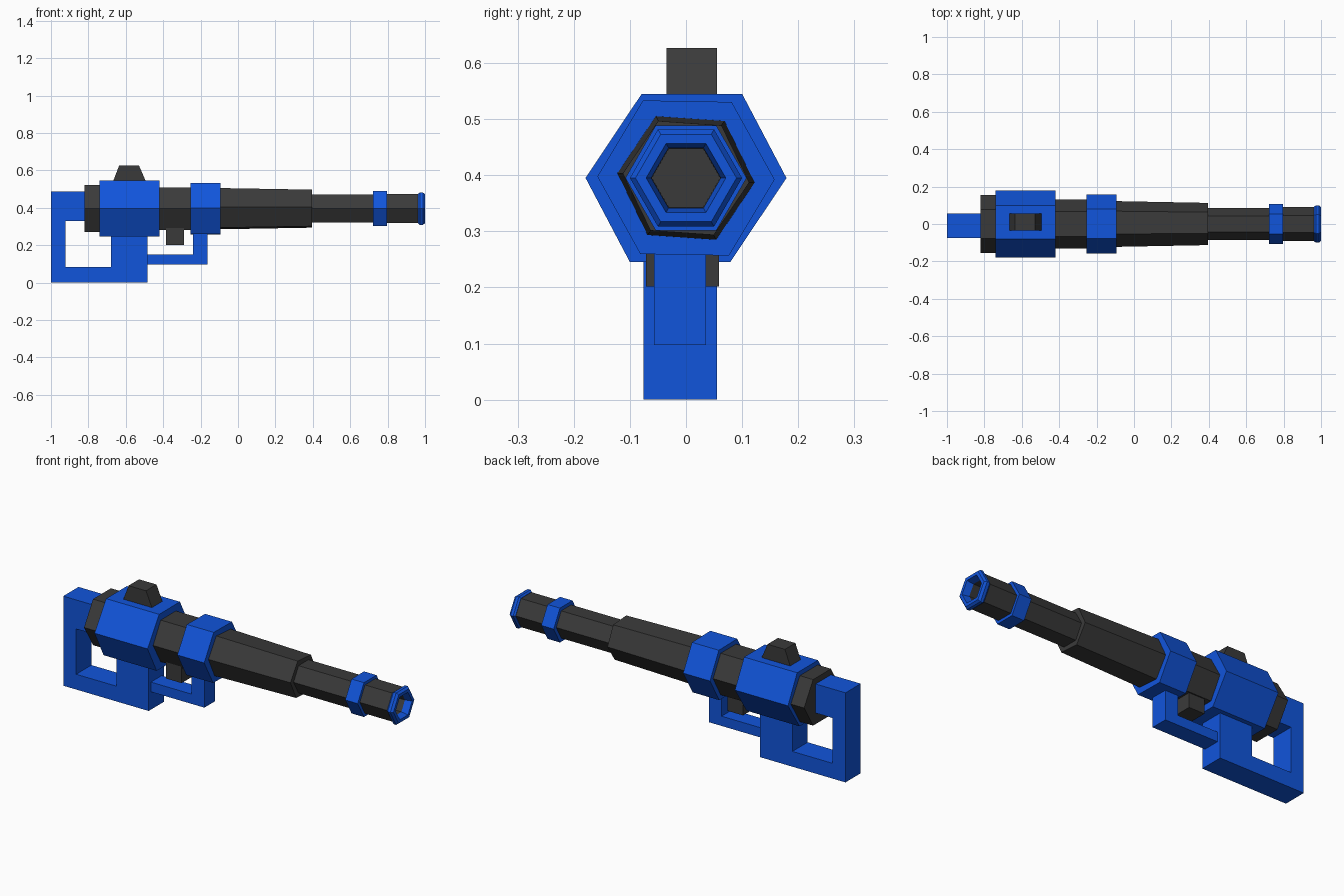
import bpy, bmesh, math

if "Cube" in bpy.data.objects:
    bpy.data.objects.remove(bpy.data.objects["Cube"])

def material(name, rgb):
    m = bpy.data.materials.new(name)
    m.diffuse_color = (*rgb, 1)
    m.use_nodes = True
    m.node_tree.nodes["Principled BSDF"].inputs["Base Color"].default_value = m.diffuse_color
    return m

BLUE = material("blue", (0.0055, 0.09, 0.71))
DARK = material("charcoal", (0.042, 0.042, 0.042))
AXIS_Z = 0.395

def finish(bm, name, mat):
    bmesh.ops.recalc_face_normals(bm, faces=bm.faces)
    me = bpy.data.meshes.new(name)
    bm.to_mesh(me)
    bm.free()
    me.materials.append(mat)
    ob = bpy.data.objects.new(name, me)
    bpy.context.collection.objects.link(ob)
    return ob

def hex_lathe(name, mat, stations, squash=1.0, turn=0.0, lean=0.0, closed=False):
    """Six-sided tube along x through (x, radius) stations."""
    bm = bmesh.new()
    rings = []
    for x, r in stations:
        ring = []
        for k in range(6):
            a = math.radians(60 * k + turn)
            z = r * math.sin(a) * squash
            ring.append(bm.verts.new((x, r * math.cos(a) + lean * z, AXIS_Z + z)))
        rings.append(ring)
    pairs = list(zip(rings, rings[1:]))
    if closed:
        pairs.append((rings[-1], rings[0]))
    else:
        bm.faces.new(rings[0])
        bm.faces.new(rings[-1])
    for a, b in pairs:
        for k in range(6):
            n = (k + 1) % 6
            bm.faces.new((a[k], a[n], b[n], b[k]))
    return finish(bm, name, mat)

def slab(name, mat, outline, y0, y1):
    """Side profile in x, z extruded across y."""
    bm = bmesh.new()
    f = bm.faces.new([bm.verts.new((x, y0, z)) for x, z in outline])
    new = bmesh.ops.extrude_face_region(bm, geom=[f])["geom"]
    bmesh.ops.translate(bm, vec=(0, y1 - y0, 0),
                        verts=[v for v in new if isinstance(v, bmesh.types.BMVert)])
    return finish(bm, name, mat)

# Dark body pieces
hex_lathe("rear_cap", DARK, [(-0.82, 0.154), (-0.70, 0.154)], squash=0.94)
hex_lathe("receiver_core", DARK, [(-0.45, 0.131), (-0.20, 0.131)])
hex_lathe("fore_barrel", DARK, [(-0.12, 0.123), (0.395, 0.113)], turn=-4)
hex_lathe("barrel", DARK, [(0.38, 0.086), (0.75, 0.086), (0.79, 0.09),
                           (0.963, 0.09), (0.963, 0.062), (0.92, 0.061)])

# Blue collars and hollow muzzle rim
hex_lathe("receiver", BLUE, [(-0.74, 0.179), (-0.42, 0.179)], squash=0.967, lean=0.07)
hex_lathe("front_collar", BLUE, [(-0.255, 0.158), (-0.093, 0.158)], turn=-1)
hex_lathe("barrel_band", BLUE, [(0.722, 0.108), (0.797, 0.108)])
hex_lathe("muzzle_rim", BLUE, [(0.963, 0.092), (0.972, 0.1), (0.988, 0.1), (1.0, 0.09),
                               (1.0, 0.071), (0.963, 0.062)], closed=True)

# Open stock and grip as one bent profile
slab("stock_and_grip", BLUE,
     [(-1, 0), (-0.485, 0), (-0.485, 0.28), (-0.68, 0.28), (-0.68, 0.083), (-0.922, 0.083),
      (-0.922, 0.33), (-0.79, 0.33), (-0.79, 0.488), (-1, 0.488)], -0.076, 0.055)

# Trigger guard and trigger
slab("trigger_guard", BLUE,
     [(-0.5, 0.097), (-0.163, 0.097), (-0.163, 0.29), (-0.24, 0.29),
      (-0.24, 0.15), (-0.5, 0.15)], -0.057, 0.036)
slab("trigger", DARK,
     [(-0.385, 0.202), (-0.29, 0.202), (-0.29, 0.32), (-0.385, 0.32)], -0.071, 0.059)

# Tapered sight
slab("sight", DARK,
     [(-0.67, 0.535), (-0.49, 0.535), (-0.53, 0.627), (-0.635, 0.627)], -0.035, 0.055)
